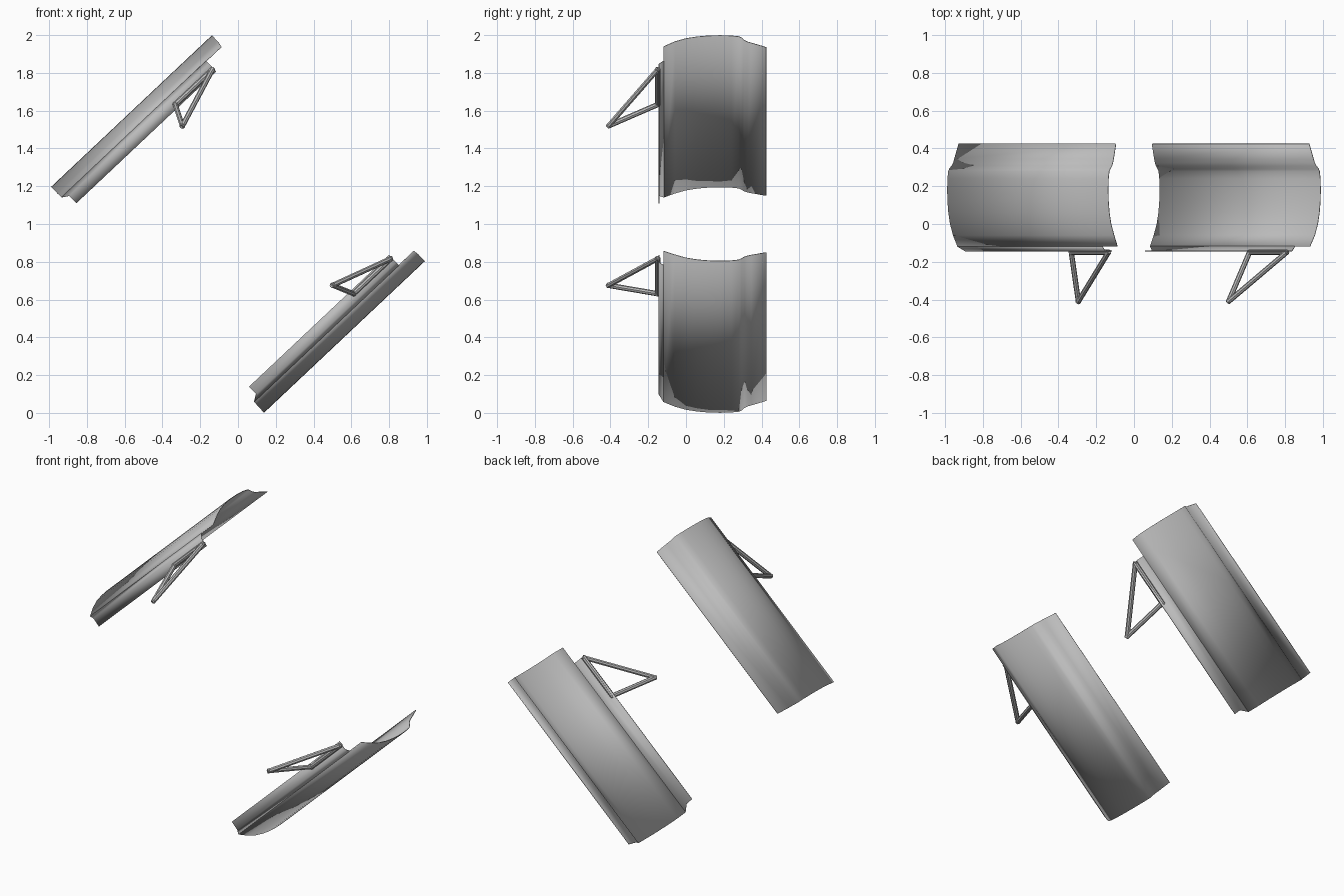
import bpy, bmesh, math
from mathutils import Vector

if "Cube" in bpy.data.objects:
    bpy.data.objects.remove(bpy.data.objects["Cube"], do_unlink=True)

# One plain grey for everything
grey = bpy.data.materials.new("plain_grey")
grey.use_nodes = True
COLOUR = (0.5, 0.5, 0.5, 1)
grey.diffuse_color = COLOUR
grey.node_tree.nodes["Principled BSDF"].inputs["Base Color"].default_value = COLOUR

ANGLE = math.radians(43.3)
C, S = math.cos(ANGLE), math.sin(ANGLE)


def place(along, y, out, side):
    """Panel coordinates (along the slope, depth, outward) to world."""
    return Vector((along * C - side * out * S, y, 1 + along * S + side * out * C))


def finish(name, bm):
    mesh = bpy.data.meshes.new(name)
    bm.to_mesh(mesh)
    bm.free()
    mesh.materials.append(grey)
    ob = bpy.data.objects.new(name, mesh)
    bpy.context.collection.objects.link(ob)
    bpy.ops.object.select_all(action='DESELECT')
    ob.select_set(True)
    bpy.context.view_layer.objects.active = ob
    bpy.ops.object.shade_smooth_by_angle(angle=math.radians(38))
    return ob


def sheet(name, rows, side):
    """Thin sheet swept along the slope; rows are (y, out, start, end)."""
    bm = bmesh.new()
    pairs = [(bm.verts.new(place(a, y, n, side)), bm.verts.new(place(b, y, n, side)))
             for y, n, a, b in rows]
    for (a, b), (c, d) in zip(pairs, pairs[1:]):
        bm.faces.new((a, b, d, c) if side > 0 else (a, c, d, b))
    ob = finish(name, bm)
    mod = ob.modifiers.new("thin_sheet", 'SOLIDIFY')
    mod.thickness = 0.004
    mod.offset = -1


def frame(name, corners, side, radius=0.014):
    """Triangle of slim eight-sided bars."""
    bm = bmesh.new()
    pts = [place(*p, side) for p in corners]
    for a, b in zip(pts, pts[1:] + pts[:1]):
        d = b - a
        mat = d.to_track_quat('Z', 'Y').to_matrix().to_4x4()
        mat.translation = (a + b) / 2
        bmesh.ops.create_cone(bm, cap_ends=True, segments=8, radius1=radius,
                              radius2=radius, depth=d.length + 0.014, matrix=mat)
    finish(name, bm)


# Curved body with its stepped rear flange
E = 0.585
BODY = [(-0.12, 0.745, -0.583, 0.58), (-0.06, 0.777, -E, E), (0, 0.8, -E, E),
        (0.06, 0.813, -E, E), (0.12, 0.82, -E, E), (0.18, 0.822, -E, E),
        (0.24, 0.82, -E, E), (0.28, 0.814, -E, E), (0.293, 0.806, -E, E),
        (0.31, 0.79, -0.582, 0.582), (0.325, 0.781, -0.58, 0.58),
        (0.345, 0.774, -0.579, 0.579), (0.425, 0.748, -0.572, 0.572)]

# Folded front lip, stopping short of the upper end
LIP = [(-0.145, 0.667, -0.548, 0.47), (-0.145, 0.722, -0.548, 0.47),
       (-0.12, 0.745, -0.583, 0.47)]

# Triangular bracket standing off the lip
BRACKET = [(0.462, -0.15, 0.688), (0.192, -0.15, 0.688), (0.142, -0.41, 0.58)]

for label, side in (("upper", 1), ("lower", -1)):
    sheet(label + "_panel", BODY, side)
    sheet(label + "_panel_lip", LIP, side)
    frame(label + "_bracket", BRACKET, side)
